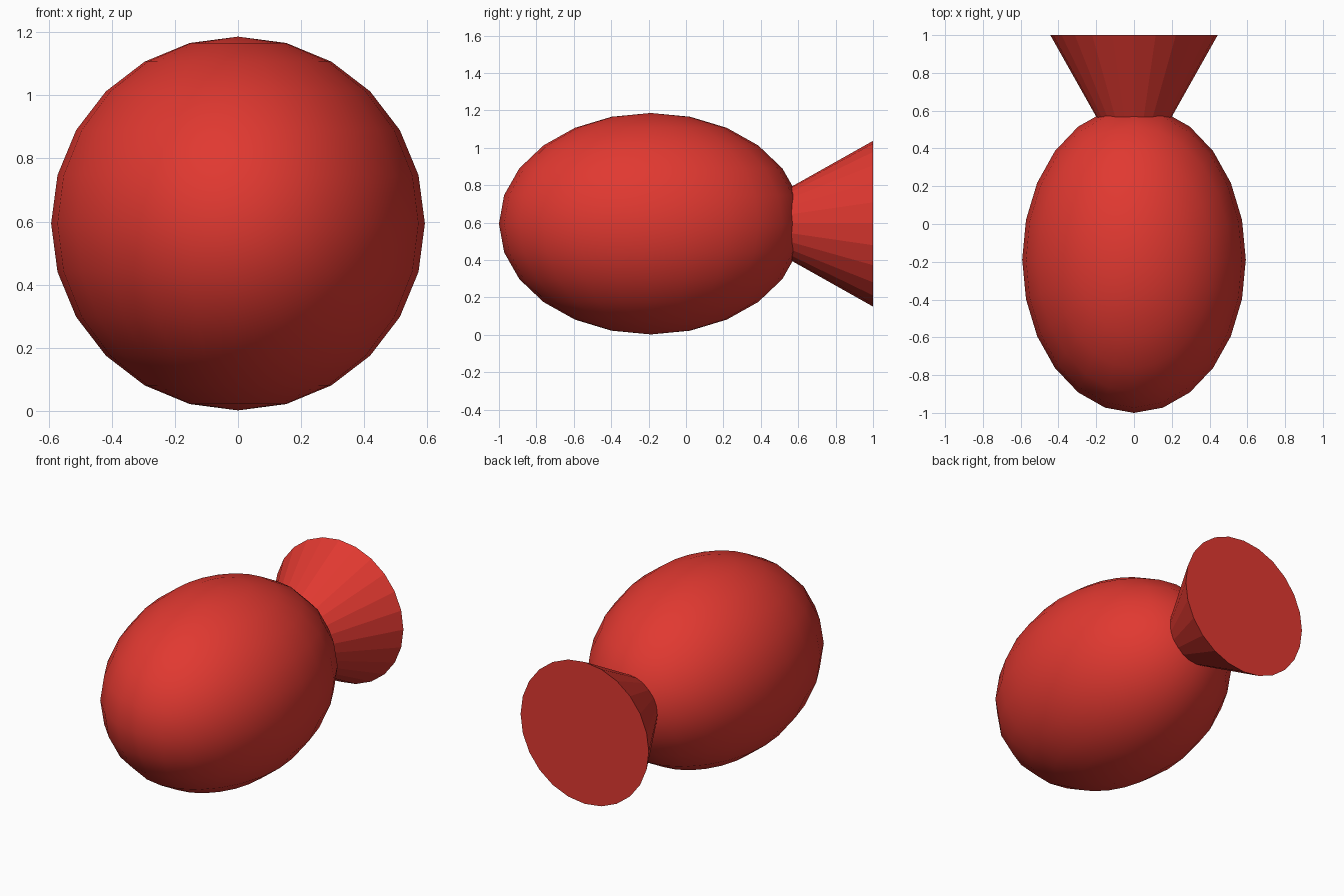
import bpy
from math import radians

cube = bpy.data.objects.get("Cube")
if cube:
    bpy.data.objects.remove(cube, do_unlink=True)

# Single red colour
RED = (0.75, 0.04, 0.03, 1.0)
red = bpy.data.materials.new("red")
red.use_nodes = True
red.diffuse_color = RED
red.node_tree.nodes["Principled BSDF"].inputs["Base Color"].default_value = RED

MID_Z = 0.594


def finish(name):
    """Name the active object, apply its transform and colour it."""
    obj = bpy.context.object
    obj.name = name
    bpy.ops.object.transform_apply(location=False, rotation=True, scale=True)
    obj.data.materials.append(red)
    return obj


# Body: smooth egg stretched along y
bpy.ops.mesh.primitive_uv_sphere_add(segments=24, ring_count=12, radius=1,
                                     location=(0, -0.188, MID_Z))
bpy.context.object.scale = (0.592, 0.812, 0.592)
finish("body")
bpy.ops.object.shade_smooth()

# Tail: faceted cone opening towards the back, its tip buried in the body
TIP_Y = 0.212
bpy.ops.mesh.primitive_cone_add(vertices=24, radius1=0.443, radius2=0,
                                depth=1 - TIP_Y, rotation=(radians(90), 0, 0),
                                location=(0, (1 + TIP_Y) / 2, MID_Z))
finish("tail")
